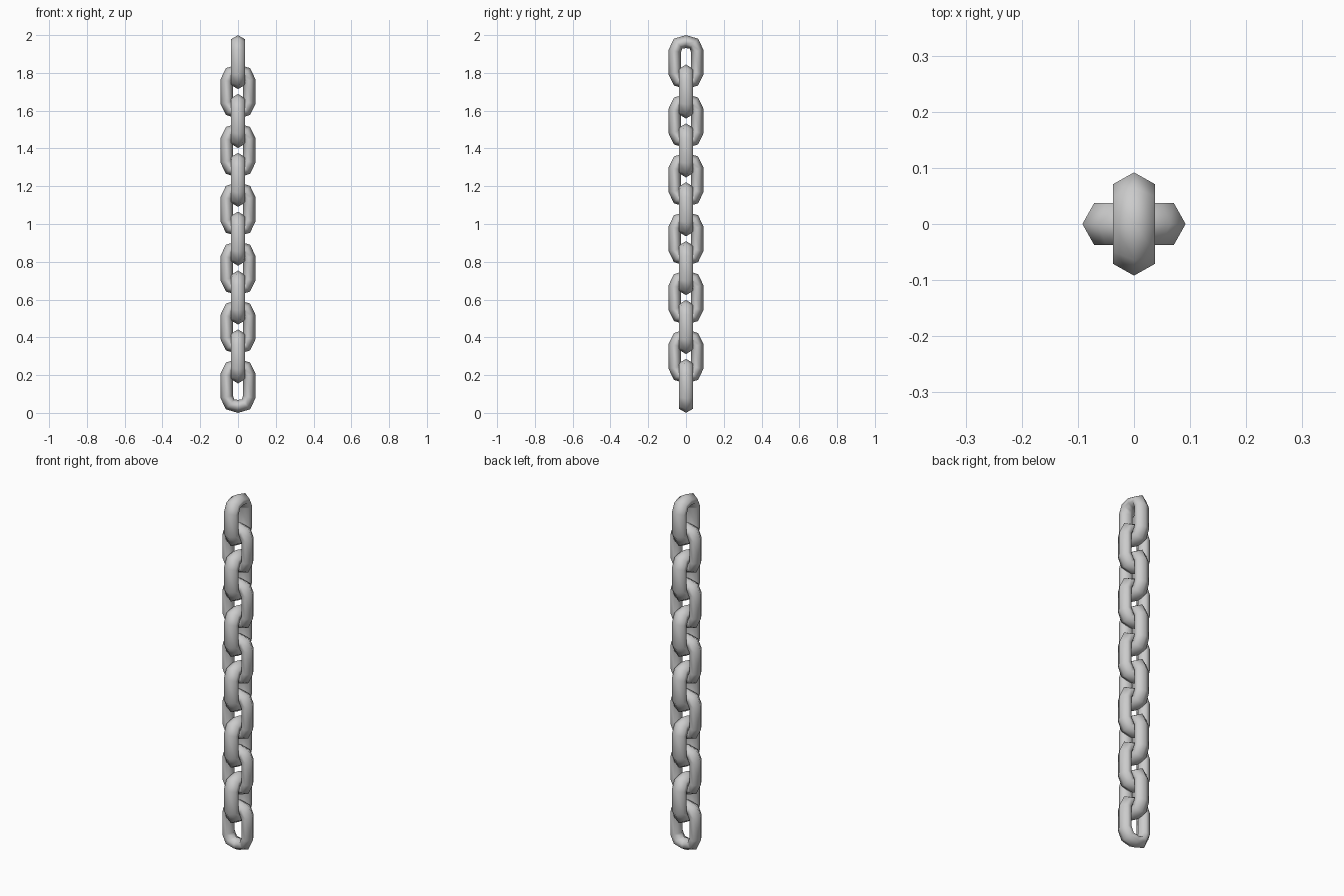
import bpy, bmesh, math

if "Cube" in bpy.data.objects:
    bpy.data.objects.remove(bpy.data.objects["Cube"])

LINKS = 12
HALF = 0.143                      # half length of one link
PITCH = (2 - 2 * HALF) / (LINKS - 1)

# quarter outlines of a link (across, along): outer edge and hole edge
OUTER = [(0, HALF), (0.064, 0.124), (0.092, 0.066)]
INNER = [(0, 0.074), (0.020, 0.072), (0.027, 0.052)]
# six-sided bar section: (0 = hole edge .. 1 = outer edge, sideways offset)
SECTION = [(1, 0), (0.68, 0.037), (0.3, 0.037), (0, 0), (0.3, -0.037), (0.68, -0.037)]


def full_loop(q):
    # mirror the quarter outline into a closed loop
    right = q + [(a, -b) for a, b in reversed(q)]
    return right + [(-a, b) for a, b in reversed(right[1:-1])]


def make_link(name, z, angle):
    bm = bmesh.new()
    rings = []
    for (oa, ob), (ia, ib) in zip(full_loop(OUTER), full_loop(INNER)):
        rings.append([bm.verts.new((ia + (oa - ia) * t, s, ib + (ob - ib) * t))
                      for t, s in SECTION])
    n, m = len(rings), len(SECTION)
    for i in range(n):
        a, b = rings[i], rings[(i + 1) % n]
        for j in range(m):
            k = (j + 1) % m
            bm.faces.new((a[j], b[j], b[k], a[k]))
    bmesh.ops.recalc_face_normals(bm, faces=bm.faces)
    for f in bm.faces:
        f.smooth = True
    mesh = bpy.data.meshes.new(name)
    bm.to_mesh(mesh)
    bm.free()
    ob = bpy.data.objects.new(name, mesh)
    ob.location.z = z
    ob.rotation_euler.z = angle
    bpy.context.collection.objects.link(ob)


# chain: alternate links turned a quarter, the lowest one facing front
for i in range(LINKS):
    make_link(f"chain_link_{i + 1}", HALF + i * PITCH, (i % 2) * math.pi / 2)
